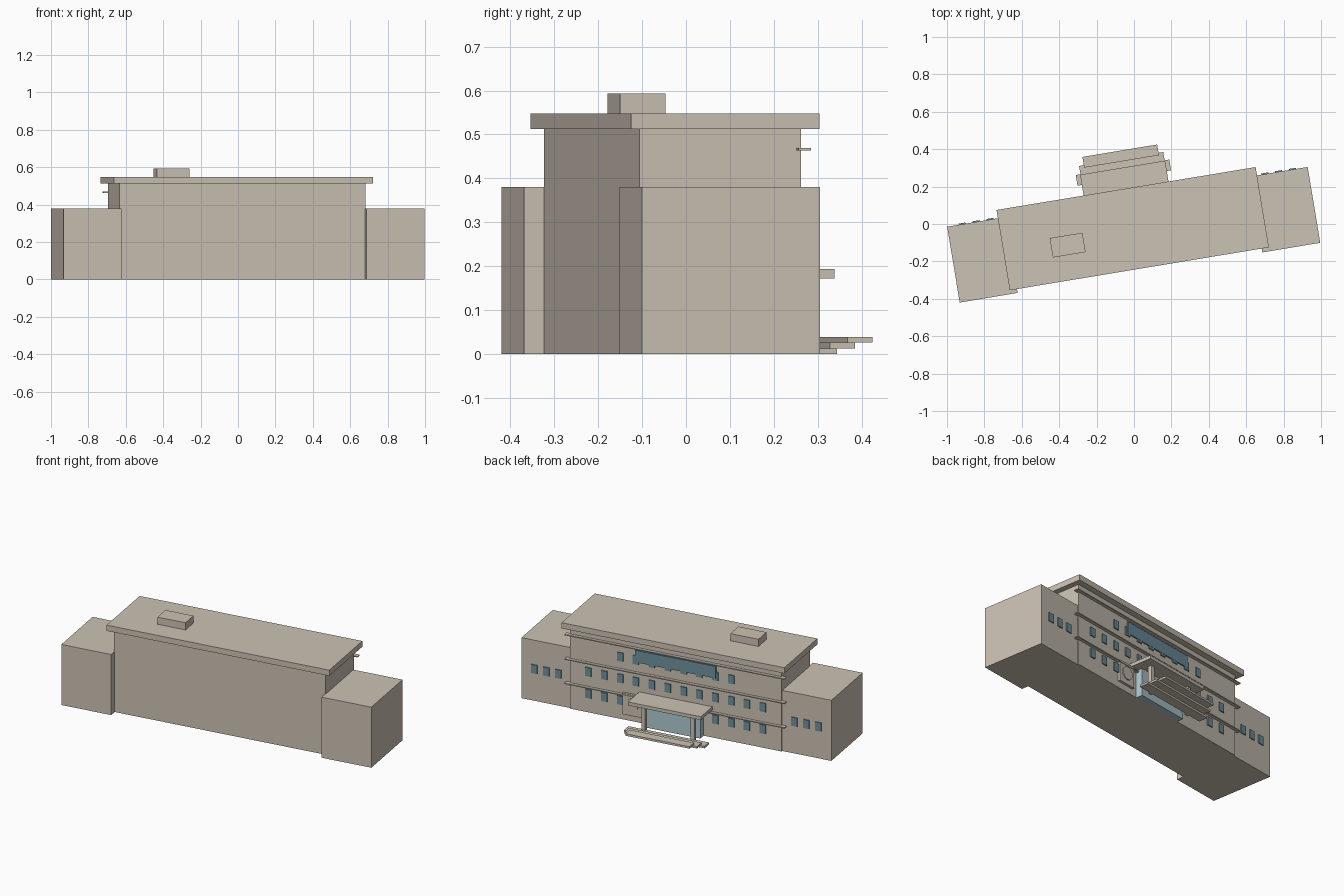
import bpy, math
from mathutils import Matrix, Vector

cube = bpy.data.objects.get("Cube")
if cube:
    bpy.data.objects.remove(cube, do_unlink=True)

# The whole building is turned about z; parts are laid out in its own frame
ANGLE = math.radians(9.4)
PLACE = Matrix.Rotation(ANGLE, 4, 'Z') @ Matrix.Translation((-0.011, 0, 0))


def material(name, rgb):
    m = bpy.data.materials.new(name)
    m.use_nodes = True
    m.diffuse_color = (*rgb, 1)
    m.node_tree.nodes["Principled BSDF"].inputs["Base Color"].default_value = (*rgb, 1)
    return m


STONE = material("warm_stone", (0.60, 0.54, 0.455))
GLASS = material("blue_grey_glass", (0.16, 0.29, 0.35))
PALE = material("pale_glass", (0.43, 0.59, 0.63))

BOX_FACES = [(0, 1, 3, 2), (4, 6, 7, 5), (0, 4, 5, 1),
             (2, 3, 7, 6), (0, 2, 6, 4), (1, 5, 7, 3)]


def boxes(name, ranges, mat):
    """One object holding a box for each (x range, y range, z range)."""
    verts, faces = [], []
    for xs, ys, zs in ranges:
        start = len(verts)
        verts += [(x, y, z) for x in xs for y in ys for z in zs]
        faces += [[start + i for i in f] for f in BOX_FACES]
    mesh = bpy.data.meshes.new(name)
    mesh.from_pydata(verts, [], faces)
    mesh.materials.append(mat)
    obj = bpy.data.objects.new(name, mesh)
    obj.matrix_world = PLACE
    bpy.context.collection.objects.link(obj)
    return obj


def span(c, half):
    return (c - half, c + half)


WALL, WING_WALL = 0.157, 0.149


def window(x, z, wall):
    return (span(x, 0.019), (wall - 0.002, wall + 0.006), span(z, 0.027))


# Main block, roof and wings
boxes("main_block", [(span(0, 0.667), (-0.216, WALL), (0, 0.515))], STONE)
boxes("roof_slab", [(span(0, 0.702), (-0.241, 0.194), (0.512, 0.548))], STONE)
boxes("roof_hut", [((-0.446, -0.269), (-0.106, -0.001), (0.545, 0.593))], STONE)
boxes("left_wing", [((0.663, 0.977), (-0.262, WING_WALL), (0, 0.38))], STONE)
boxes("right_wing", [((-0.977, -0.663), (-0.262, WING_WALL), (0, 0.38))], STONE)

# Thin ledges between the floors
for name, z in (("lower_ledge", 0.16), ("middle_ledge", 0.313), ("upper_ledge", 0.466)):
    boxes(name, [(span(0, 0.694), (WALL - 0.01, 0.176), span(z, 0.003))], STONE)

# Windows in rows
columns = [0.05 + 0.1 * i for i in range(6)]
both = [s * x for x in columns for s in (-1, 1)]
boxes("middle_windows", [window(x, 0.255, WALL) for x in both], GLASS)
boxes("lower_windows", [window(x, 0.118, WALL) for x in both
                        if abs(x) > 0.2 and abs(x - 0.25) > 0.01], GLASS)
boxes("upper_windows", [window(x, 0.39, WALL) for x in both if abs(x) < 0.4], GLASS)
boxes("hall_window", [(span(0, 0.255), (WALL - 0.002, WALL + 0.007), (0.378, 0.453))], GLASS)
boxes("wing_windows", [window(s * (0.82 + d), 0.2, WING_WALL)
                       for s in (-1, 1) for d in (-0.075, 0, 0.075)], GLASS)

# Entrance: glazed porch, canopy, pillars and floating steps
boxes("glass_porch", [(span(0, 0.175), (WALL - 0.01, 0.2), (0, 0.172))], PALE)
boxes("canopy", [(span(0, 0.23), (WALL - 0.01, 0.307), (0.172, 0.193))], STONE)
boxes("pillars", [(span(s * 0.155, 0.012), span(0.25, 0.012), (0, 0.174))
                  for s in (-1, 1)], STONE)
for i, name in enumerate(("bottom_step", "middle_step", "top_step")):
    front = 0.309 + 0.045 * i
    boxes(name, [(span(0, 0.2535 - 0.0255 * i), (front - 0.058, front),
                  (0.0128 * i, 0.0128 * (i + 1)))], STONE)

# Wall panel with a plain round boss beside the entrance
boxes("wall_panel", [(span(0.27, 0.06), (WALL - 0.01, 0.172), (0.04, 0.172))], STONE)
bpy.ops.mesh.primitive_cylinder_add(vertices=24, radius=0.04, depth=0.012)
boss = bpy.context.object
boss.name = "round_boss"
boss.data.materials.append(STONE)
boss.matrix_world = (PLACE @ Matrix.Translation(Vector((0.27, 0.172, 0.108)))
                     @ Matrix.Rotation(math.pi / 2, 4, 'X'))
